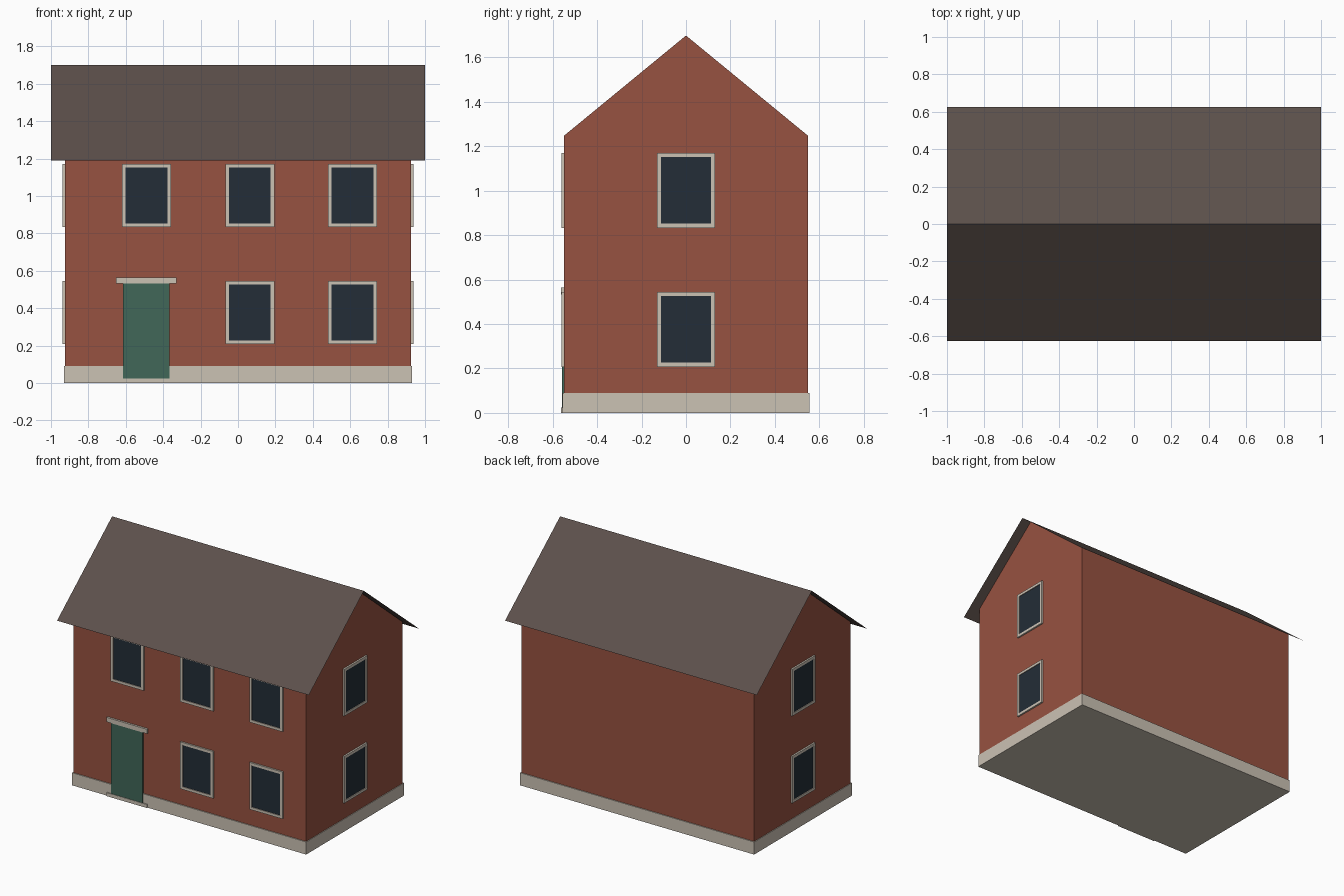
import bpy
import bmesh
from math import radians
from mathutils import Matrix

if "Cube" in bpy.data.objects:
    bpy.data.objects.remove(bpy.data.objects["Cube"])


def make_material(name, rgb):
    """Flat colour from 0-255 display values."""
    mat = bpy.data.materials.new(name)
    lin = [((c / 255 + 0.055) / 1.055) ** 2.4 for c in rgb]
    mat.diffuse_color = (*lin, 1.0)
    mat.use_nodes = True
    mat.node_tree.nodes["Principled BSDF"].inputs["Base Color"].default_value = mat.diffuse_color
    return mat


BRICK = make_material("brick red", (151, 82, 65))
STONE = make_material("pale stone", (203, 194, 180))
SLATE = make_material("roof brown", (92, 80, 75))
GLASS = make_material("dark glass", (35, 45, 55))
GREEN = make_material("door green", (65, 103, 88))

HALF_X, HALF_Y = 0.925, 0.548      # wall half sizes
EAVE_Z, RIDGE_Z = 1.25, 1.70


def make_mesh(name, verts, faces, mat, matrix=None):
    mesh = bpy.data.meshes.new(name)
    mesh.from_pydata(verts, [], faces)
    mesh.materials.append(mat)
    obj = bpy.data.objects.new(name, mesh)
    bpy.context.collection.objects.link(obj)
    if matrix:
        obj.matrix_world = matrix
    return obj


def prism(name, profile, axis_range, mat):
    """Extrude a (y, z) profile along x."""
    n = len(profile)
    verts = [(x, y, z) for x in axis_range for y, z in profile]
    faces = [tuple(range(n))[::-1], tuple(range(n, 2 * n))]
    faces += [(i, (i + 1) % n, n + (i + 1) % n, n + i) for i in range(n)]
    return make_mesh(name, verts, faces, mat)


def box(name, x, y, z, mat):
    return prism(name, [(y[0], z[0]), (y[1], z[0]), (y[1], z[1]), (y[0], z[1])], x, mat)


def window(name, matrix):
    """Frame ring and pane facing local -y, with the wall at local y = 0."""
    w, h, bar, depth = 0.131, 0.1685, 0.019, 0.012
    corners = [(-1, -1), (1, -1), (1, 1), (-1, 1)]
    verts = [(sx * (w - inset), y, sz * (h - inset))
             for inset, y in ((0, 0), (0, -depth), (bar, -depth), (bar, 0))
             for sx, sz in corners]
    faces = []
    for ring in range(3):
        for i in range(4):
            a, b = ring * 4 + i, ring * 4 + (i + 1) % 4
            faces.append((a, b, b + 4, a + 4))
    make_mesh(name + "_frame", verts, faces, STONE, matrix)
    pane = [(sx * (w - bar), -0.007, sz * (h - bar)) for sx, sz in corners]
    make_mesh(name + "_glass", pane, [(0, 1, 2, 3)], GLASS, matrix)


# Brick body with gable ends
prism("house_walls", [(-HALF_Y, 0.01), (HALF_Y, 0.01), (HALF_Y, EAVE_Z - 0.002),
                      (0, RIDGE_Z - 0.002), (-HALF_Y, EAVE_Z - 0.002)],
      (-HALF_X, HALF_X), BRICK)

# Stone plinth
box("plinth", (-0.93, 0.93), (-0.555, 0.555), (0, 0.09), STONE)

# Thin overhanging roof sheet
roof_verts = [(x, y, z) for y, z in ((-0.625, 1.19), (0, RIDGE_Z), (0.625, 1.19))
              for x in (-1, 1)]
make_mesh("roof", roof_verts, [(0, 1, 3, 2), (2, 3, 5, 4)], SLATE)

# Door with lintel and step
box("front_door", (-0.616, -0.366), (-0.559, -0.54), (0.02, 0.535), GREEN)
box("door_lintel", (-0.652, -0.33), (-0.5625, -0.54), (0.533, 0.565), STONE)
box("door_step", (-0.652, -0.33), (-0.5625, -0.54), (0.0, 0.025), STONE)

# Windows: front grid (the door takes the lower left bay), and both gable ends
for floor, z in (("lower", 0.376), ("upper", 1.0015)):
    for bay, x in (("left", -0.489), ("middle", 0.063), ("right", 0.613)):
        if (floor, bay) != ("lower", "left"):
            window(f"front_{floor}_{bay}_window", Matrix.Translation((x, -HALF_Y, z)))
    for side, sign in (("left", -1), ("right", 1)):
        window(f"{side}_{floor}_window",
               Matrix.Translation((sign * HALF_X, 0, z))
               @ Matrix.Rotation(radians(90 * sign), 4, 'Z'))

# Consistent outward normals on the closed solids
for obj in bpy.data.objects:
    if obj.name.endswith(("walls", "plinth", "door", "lintel", "step")):
        bm = bmesh.new()
        bm.from_mesh(obj.data)
        bmesh.ops.recalc_face_normals(bm, faces=bm.faces)
        bm.to_mesh(obj.data)
        bm.free()
